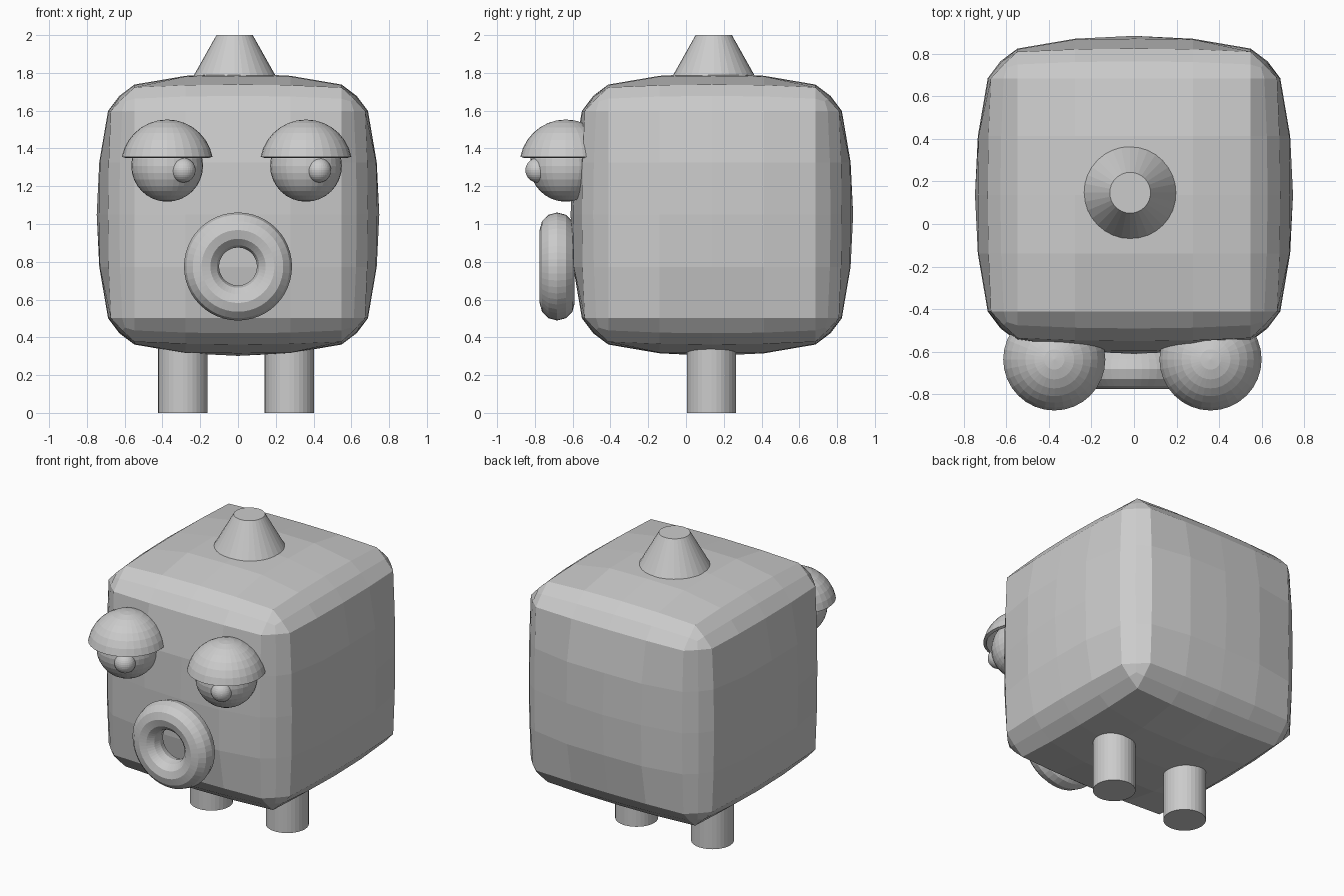
import bpy, bmesh, math
from mathutils import Vector

if "Cube" in bpy.data.objects:
    bpy.data.objects.remove(bpy.data.objects["Cube"])


def finish(name, bm):
    bmesh.ops.recalc_face_normals(bm, faces=bm.faces)
    me = bpy.data.meshes.new(name)
    bm.to_mesh(me)
    bm.free()
    ob = bpy.data.objects.new(name, me)
    bpy.context.collection.objects.link(ob)
    return ob


def cone(name, x, y, z0, z1, r0, r1):
    bm = bmesh.new()
    bmesh.ops.create_cone(bm, cap_ends=True, segments=32, radius1=r0, radius2=r1, depth=z1 - z0)
    ob = finish(name, bm)
    ob.location = (x, y, (z0 + z1) / 2)
    return ob


def ball(name, loc, r, cut=None):
    bm = bmesh.new()
    bmesh.ops.create_uvsphere(bm, u_segments=32, v_segments=16, radius=r)
    if cut is not None:  # keep only the dome above the cut height
        bmesh.ops.bisect_plane(bm, geom=bm.verts[:] + bm.edges[:] + bm.faces[:],
                               plane_co=(0, 0, cut), plane_no=(0, 0, 1), clear_inner=True)
    ob = finish(name, bm)
    ob.location = loc
    return ob


# Body: gridded cube whose faces bulge and whose edges and corners are rounded
LATERAL = [0, 0.37, 0.733, 0.84]
DROP = [0, 0.018, 0.08, 0.16]
bm = bmesh.new()
bmesh.ops.create_cube(bm, size=2)
bmesh.ops.subdivide_edges(bm, edges=bm.edges[:], cuts=5, use_grid_fill=True)
for v in bm.verts:
    idx = [round(abs(c) * 3) for c in v.co]
    new = []
    for a in range(3):
        i, others = idx[a], sorted(DROP[idx[b]] for b in range(3) if b != a)
        size = 1 - others[1] - 0.25 * others[0] if i == 3 else LATERAL[i]
        new.append(math.copysign(size, v.co[a]))
    v.co = Vector(new) * 0.748
body = finish("body", bm)
body.location = (0, 0.137, 1.05)

# Top knob and legs
cone("top_knob", -0.018, 0.147, 1.785, 2.0, 0.217, 0.096)
for side, x in (("left", -0.292), ("right", 0.272)):
    cone(side + "_leg", x, 0.135, 0, 0.4, 0.131, 0.131)

# Eyes: ball, pupil and hollow dome lid
for side, x, px in (("left", -0.375, -0.29), ("right", 0.36, 0.428)):
    ball(side + "_eyeball", (x, -0.637, 1.308), 0.19)
    ball(side + "_pupil", (px, -0.785, 1.285), 0.065)
    lid = ball(side + "_eyelid", (x, -0.637, 1.308), 0.245, 0.048)
    shell = lid.modifiers.new("shell", 'SOLIDIFY')
    shell.thickness = 0.02
    shell.offset = -1

# Mouth ring
bpy.ops.mesh.primitive_torus_add(major_segments=48, minor_segments=12, major_radius=0.193,
                                 minor_radius=0.093, location=(0, -0.682, 0.775),
                                 rotation=(math.pi / 2, 0, 0))
bpy.context.object.name = "mouth_ring"
